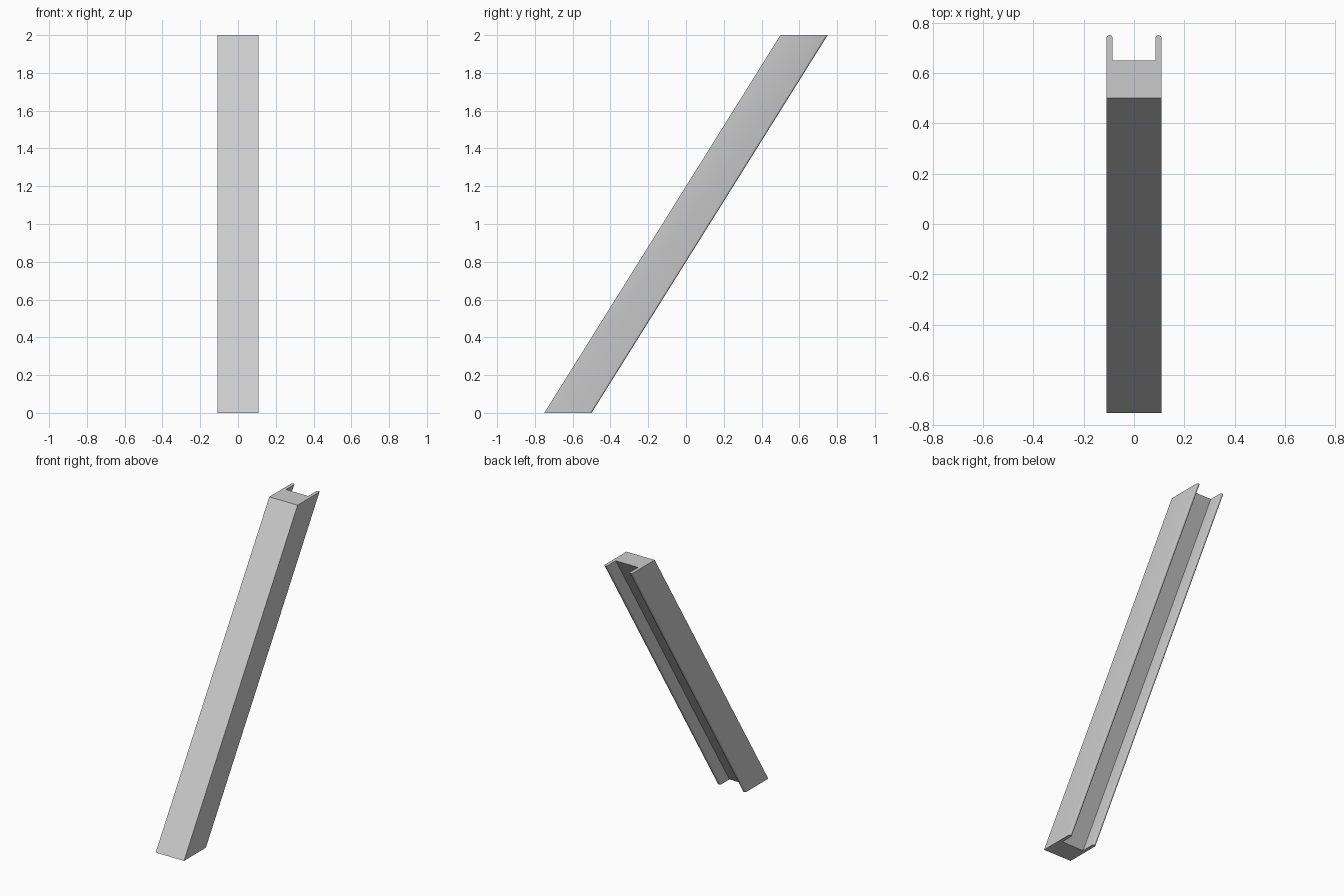
import bpy, bmesh, math

if "Cube" in bpy.data.objects:
    bpy.data.objects.remove(bpy.data.objects["Cube"])

HALF_W, INNER_W = 0.109, 0.0855      # outer and slot half widths
BACK, FLOOR, FRONT = -0.5, -0.6, -0.75
HEIGHT, LEAN = 2.0, 1.25
STEPS = 8

# Right half of the channel section, with a rounded flange tip
r = (HALF_W - INNER_W) / 2
cx, cy = HALF_W - r, BACK - r
half = [(HALF_W, FRONT)]
for i in range(STEPS + 1):
    a = math.pi * i / STEPS
    half.append((cx + r * math.cos(a), cy + r * math.sin(a)))
half.append((INNER_W, FLOOR))
profile = half + [(-x, y) for x, y in reversed(half)]

# Slanted channel: section swept along the leaning direction
bm = bmesh.new()
face = bm.faces.new([bm.verts.new((x, y, 0)) for x, y in profile])
ext = bmesh.ops.extrude_face_region(bm, geom=[face], use_keep_orig=True)
top = [v for v in ext["geom"] if isinstance(v, bmesh.types.BMVert)]
bmesh.ops.translate(bm, verts=top, vec=(0, LEAN, HEIGHT))
bmesh.ops.recalc_face_normals(bm, faces=bm.faces)

mesh = bpy.data.meshes.new("slanted_channel")
bm.to_mesh(mesh)
bm.free()
beam = bpy.data.objects.new("slanted_channel", mesh)
bpy.context.collection.objects.link(beam)
bpy.context.view_layer.objects.active = beam
beam.select_set(True)
bpy.ops.object.shade_smooth_by_angle(angle=math.radians(35))
